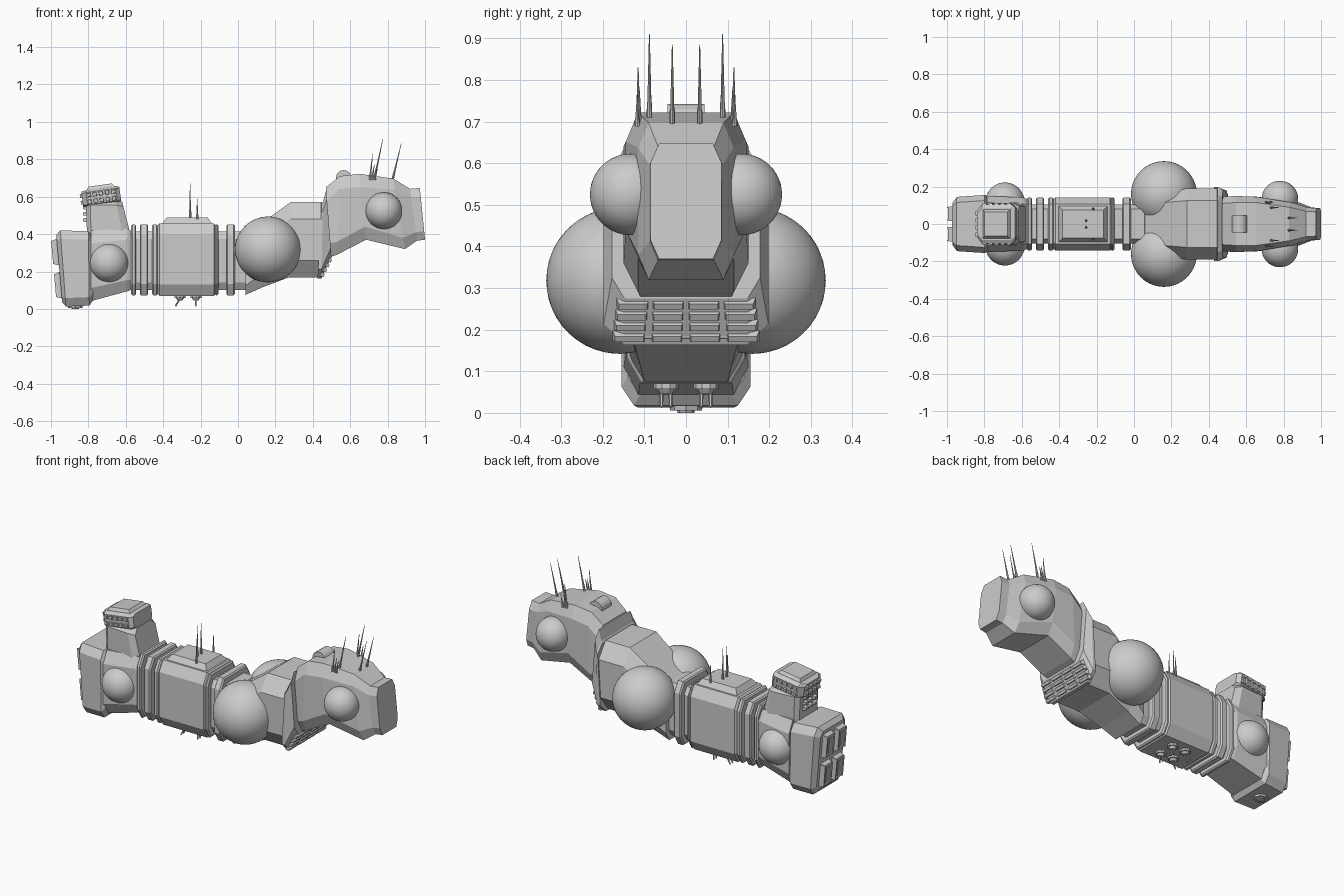
import bpy, bmesh, math
from mathutils import Vector, Matrix

if "Cube" in bpy.data.objects:
    bpy.data.objects.remove(bpy.data.objects["Cube"])

Z = Vector((0, 0, 1))


def finish(bm, name, smooth=False, color=None):
    bmesh.ops.recalc_face_normals(bm, faces=bm.faces)
    me = bpy.data.meshes.new(name)
    bm.to_mesh(me)
    bm.free()
    ob = bpy.data.objects.new(name, me)
    bpy.context.collection.objects.link(ob)
    for p in me.polygons:
        p.use_smooth = smooth
    if color:
        mat = bpy.data.materials.new(name)
        mat.diffuse_color = color
        mat.use_nodes = True
        mat.node_tree.nodes["Principled BSDF"].inputs["Base Color"].default_value = mat.diffuse_color
        me.materials.append(mat)
    return ob


def loft(name, sections):
    """Chamfered hull; section = (x_bottom, z_bottom, x_top, z_top, half_width, chamfer_y, chamfer_z)."""
    bm = bmesh.new()
    rings = []
    for xb, zb, xt, zt, w, cy, cz in sections:
        half = [(w - cy, zb), (w, zb + cz), (w, zt - cz), (w - cy, zt)]
        loop = half + [(-y, z) for y, z in reversed(half)]
        rings.append([bm.verts.new((xb + (xt - xb) * (z - zb) / (zt - zb), y, z)) for y, z in loop])
    for a, b in zip(rings, rings[1:]):
        for i in range(8):
            j = (i + 1) % 8
            bm.faces.new((a[i], a[j], b[j], b[i]))
    bm.faces.new(rings[0])
    bm.faces.new(rings[-1])
    return finish(bm, name)


def straight(x0, x1, z0, z1, w, e=0.012, cy=0.035, cz=0.06):
    """Sections of a straight slab with bevelled ends."""
    return [(x, z0 + d, x, z1 - d, w - d, cy, cz)
            for x, d in ((x0, e), (x0 + e, 0), (x1 - e, 0), (x1, e))]


def add_tile(bm, pos, normal, sx, sy, h, inset):
    """Tapered plate lying on a plane, sx and sy being full sizes."""
    m = Matrix.Translation(pos) @ Z.rotation_difference(Vector(normal)).to_matrix().to_4x4()
    for v in bmesh.ops.create_cube(bm, size=1)["verts"]:
        top = v.co.z > 0
        k = inset if top else 0
        sgn = lambda a: 1 if a > 0 else -1
        v.co = m @ Vector((sgn(v.co.x) * (sx / 2 - k), sgn(v.co.y) * (sy / 2 - k), h if top else -0.012))


def add_rod(bm, a, b, r1, r2, n=8):
    a, b = Vector(a), Vector(b)
    d = b - a
    m = Matrix.Translation((a + b) / 2) @ d.to_track_quat('Z', 'Y').to_matrix().to_4x4()
    bmesh.ops.create_cone(bm, cap_ends=True, segments=n, radius1=r1, radius2=r2, depth=d.length, matrix=m)


# Head
loft("head", [
    (.50, .28, .47, .65, .145, .035, .07), (.53, .29, .545, .71, .15, .035, .07),
    (.685, .37, .65, .722, .145, .03, .07), (.893, .32, .83, .697, .115, .025, .06),
    (.957, .365, .92, .642, .088, .02, .045), (1.0, .37, .972, .647, .085, .02, .045)])
bm = bmesh.new()
add_rod(bm, (.565, -.045, .70), (.565, .045, .70), .042, .042, 16)
finish(bm, "head_roof_drum")

# Shoulder hull and flared collar behind the head
loft("shoulder_hull", [
    (.04, .075, .04, .40, .13, .03, .05), (.13, .115, .10, .44, .15, .04, .07),
    (.27, .168, .283, .572, .19, .065, .09), (.44, .168, .444, .572, .19, .065, .09),
    (.455, .18, .46, .56, .18, .06, .09)])
loft("shoulder_collar", [
    (.425, .163, .448, .565, .198, .05, .05), (.445, .163, .455, .575, .198, .05, .05),
    (.50, .275, .472, .637, .178, .03, .05)])

# Slanted chin plates
bm = bmesh.new()
n = Vector((.105, 0, -.055)).normalized()
for r in range(4):
    t = (r + .5) / 4
    for c in range(4):
        y = (c - 1.5) * (.092 - .008 * t)
        add_tile(bm, (.447 + .052 * t, y, .168 + .104 * t), n, .027, .08, .008, .006)
finish(bm, "chin_plates")

# Spine, rings and middle block
loft("spine", straight(-.60, .06, .10, .415, .105, .005, .025, .04))
for name, x0, x1 in (("rear_ring_a", -.525, -.48), ("rear_ring_b", -.46, -.43),
                     ("front_ring_a", -.062, -.016), ("front_ring_b", -.125, -.105),
                     ("tail_ring", -.572, -.545)):
    loft(name, straight(x0, x1, .073, .452, .142, .007))
loft("middle_block", straight(-.432, -.117, .07, .457, .143))
bm = bmesh.new()
add_tile(bm, (-.272, 0, .457), Z, .28, .21, .031, .03)
finish(bm, "middle_roof")

# Tail hull, rear block and tower
loft("tail_hull", [
    (-.562, .105, -.562, .41, .13, .03, .05), (-.59, .095, -.59, .43, .142, .035, .06),
    (-.785, .042, -.785, .42, .15, .035, .07)])
loft("rear_block", [
    (-.775, .045, -.785, .395, .14, .03, .04), (-.795, .018, -.80, .415, .155, .03, .045),
    (-.92, .013, -.95, .42, .145, .03, .045), (-.94, .035, -.972, .395, .115, .02, .03)])
loft("tower", [
    (-.805, .36, -.815, .575, .085, .03, .03), (-.785, .36, -.79, .585, .105, .03, .03),
    (-.61, .37, -.655, .585, .115, .03, .03), (-.565, .36, -.62, .575, .095, .03, .03)])

# Engine pods on the back, with tinted slots
pods, slots = bmesh.new(), bmesh.new()
n = Vector((-.36, 0, -.032)).normalized()
for y in (-.055, .055):
    for z in (.127, .304):
        p = Vector((-.94 - .032 * (z - .035) / .36, y, z))
        add_tile(pods, p, n, .15, .088, .024, .012)
        add_tile(slots, p + n * .024, n, .10, .04, .003, .004)
        for e in (-.034, .034):
            add_tile(pods, p + n * .022 + Vector((0, e, 0)), n, .13, .01, .008, .003)
finish(pods, "engine_pods")
finish(slots, "engine_slots", color=(.5, .40, .46, 1))

# Tower cap: tilted slab, window band and roof plate
tilt = Matrix.Translation((-.735, 0, .61)) @ Matrix.Rotation(math.radians(-8), 4, 'Y')
cap = loft("tower_cap", [
    (-.10, -.05, -.10, .03, .075, .02, .01), (-.075, -.055, -.075, .035, .105, .02, .012),
    (.085, -.055, .085, .035, .105, .02, .012), (.105, -.05, .105, .03, .085, .02, .01)])
bm = bmesh.new()
add_tile(bm, (.005, 0, .035), Z, .165, .17, .017, .02)
roof = finish(bm, "tower_roof")
bm = bmesh.new()
for z in (-.028, .008):
    for s in (-1, 1):
        for i in range(5):
            add_tile(bm, (-.063 + .033 * i, s * .105, z), (0, s, 0), .028, .028, .008, .005)
    for i in range(4):
        add_tile(bm, (-.10, (i - 1.5) * .038, z), (-1, 0, 0), .028, .033, .01, .005)
windows = finish(bm, "tower_windows")
for ob in (cap, roof, windows):
    ob.matrix_world = tilt

# Stepped window rows down the back of the tower
bm = bmesh.new()
for r in range(3):
    for c in range(3):
        add_tile(bm, (-.808, (c - 1) * .043, .475 + .033 * r), (-1, 0, 0), .026, .037, .022, .006)
finish(bm, "tower_back_plates")

# Sphere pairs
for name, x, y, z, r in (("shoulder_sphere", .16, .16, .318, .176),
                         ("head_sphere", .78, .133, .525, .098),
                         ("tail_sphere", -.69, .117, .245, .105)):
    for side, s in (("left", 1), ("right", -1)):
        bm = bmesh.new()
        bmesh.ops.create_icosphere(bm, subdivisions=4, radius=r, matrix=Matrix.Translation((x, s * y, z)))
        finish(bm, name + "_" + side, smooth=True)

# Antennas: (base x, base z, tip x, tip z, y)
bm = bmesh.new()
for x0, z0, x1, z1, y in ((.73, .70, .775, .91, .088), (.825, .685, .873, .885, .033),
                          (.705, .69, .72, .83, .115), (.715, .69, .73, .775, .112),
                          (.73, .69, .745, .765, .117),
                          (-.256, .48, -.256, .67, .018), (-.218, .48, -.218, .59, .08)):
    for s in (-1, 1):
        a, b = Vector((x0, s * y, z0)), Vector((x1, s * y, z1))
        add_rod(bm, a, a + (b - a) * .22, .007, .006)
        add_rod(bm, a + (b - a) * .2, b, .005, .001)
finish(bm, "antennas")

# Belly turrets with twin barrels, and the tail hatch
bm = bmesh.new()
for x, lean in ((-.31, -.025), (-.225, 0)):
    for s in (-1, 1):
        y = s * .048
        add_rod(bm, (x, y, .08), (x, y, .058), .03, .03, 10)
        add_rod(bm, (x, y, .06), (x, y, .046), .024, .014, 10)
        for e in (-.011, .011):
            add_rod(bm, (x, y + e, .055), (x + lean, y + e, .014), .005, .004, 6)
finish(bm, "belly_turrets")
bm = bmesh.new()
add_rod(bm, (-.87, 0, .025), (-.87, 0, .006), .042, .038, 8)
add_rod(bm, (-.87, 0, .012), (-.87, 0, 0), .024, .02, 8)
finish(bm, "tail_hatch")
